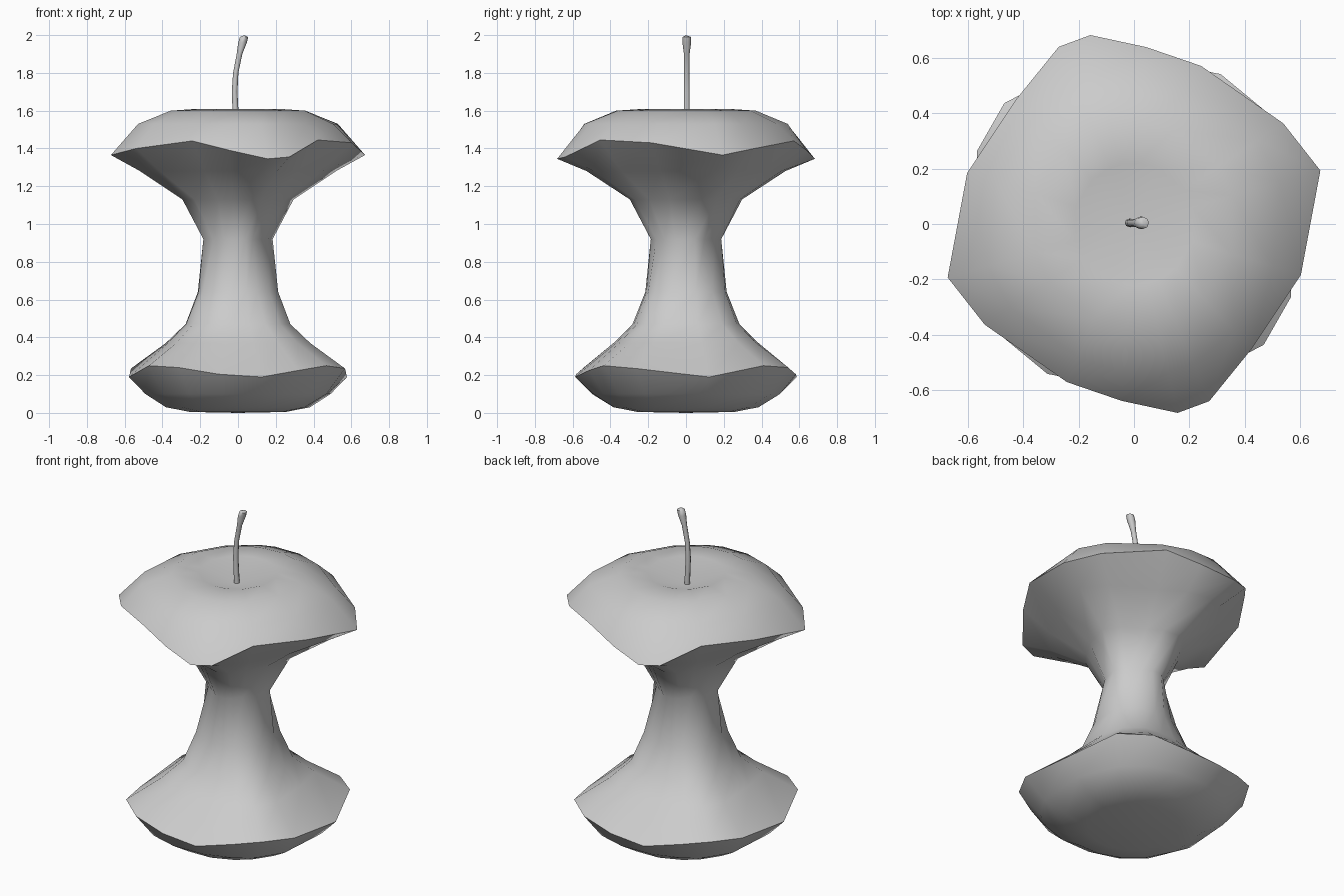
import bpy
import bmesh
from math import sin, cos, radians
from mathutils import Vector

cube = bpy.data.objects.get("Cube")
if cube:
    bpy.data.objects.remove(cube)

grey = bpy.data.materials.new("plain grey")
grey.use_nodes = True
COLOUR = (0.6, 0.6, 0.6, 1)
grey.diffuse_color = COLOUR
grey.node_tree.nodes["Principled BSDF"].inputs["Base Color"].default_value = COLOUR

# Half outlines of the two bitten rims (angle, radius, height); repeated by a half turn
TOP_RIM = [(16, .70, 1.365), (34, .65, 1.40), (67, .62, 1.44), (86, .64, 1.39),
           (103, .70, 1.345), (113, .695, 1.355), (133, .62, 1.445), (163, .63, 1.43)]
LOW_RIM = [(12, .59, .19), (41, .625, .25), (60, .625, .24), (80, .59, .205),
           (102, .60, .19), (122, .605, .225), (137, .64, .25), (155, .625, .235)]


def full_turn(half):
    return half + [(a + 180, r, z) for a, r, z in half]


TOP, LOW = full_turn(TOP_RIM), full_turn(LOW_RIM)


def lobed(z, radius, lobe, phase, mix):
    """Ring with four lobes; mix slides its angles from the top rim to the low rim."""
    ring = []
    for t, b in zip(TOP, LOW):
        a = t[0] + (b[0] - t[0]) * mix
        ring.append((a, radius + lobe * cos(radians(4 * (a - phase))), z))
    return ring


def add_ring(bm, ring):
    return [bm.verts.new((r * cos(radians(a)), r * sin(radians(a)), z)) for a, r, z in ring]


def loft(bm, rings, start, end):
    """Skin rings in order and close both ends with a fan to a centre point."""
    loops = [add_ring(bm, ring) for ring in rings]
    n = len(loops[0])
    for lower, upper in zip(loops, loops[1:]):
        for i in range(n):
            j = (i + 1) % n
            bm.faces.new((lower[i], lower[j], upper[j], upper[i]))
    for loop, point in ((loops[0], start), (loops[-1], end)):
        tip = bm.verts.new(point)
        for i in range(n):
            bm.faces.new((loop[i], loop[(i + 1) % n], tip))
    bmesh.ops.recalc_face_normals(bm, faces=bm.faces)


def finish(bm, name, angle):
    mesh = bpy.data.meshes.new(name)
    bm.to_mesh(mesh)
    bm.free()
    mesh.materials.append(grey)
    obj = bpy.data.objects.new(name, mesh)
    bpy.context.collection.objects.link(obj)
    bpy.ops.object.select_all(action='DESELECT')
    obj.select_set(True)
    bpy.context.view_layer.objects.active = obj
    bpy.ops.object.shade_smooth_by_angle(angle=radians(angle))
    return obj


# Eaten fruit: rounded base, bitten waist, skin cap with a shallow dimple
core = bmesh.new()
loft(core, [
    lobed(.005, .26, 0, 0, 1),
    lobed(.03, .39, 0, 0, 1),
    lobed(.10, .51, .01, 50, 1),
    LOW,
    lobed(.37, .405, .03, 50, .9),
    lobed(.47, .295, .015, 50, .7),
    lobed(.64, .225, .012, 50, .5),
    lobed(.92, .175, .018, 5, .4),
    lobed(1.13, .28, .025, 14, .2),
    lobed(1.28, .49, .05, 14, 0),
    TOP,
    lobed(1.53, .535, .015, 14, 0),
    lobed(1.60, .37, 0, 0, 0),
    lobed(1.61, .22, 0, 0, 0),
], (0, 0, 0), (-.01, 0, 1.54))
finish(core, "fruit_core", 50)

# Stem: bent tube that swells at its tip
STEM = [(-.01, 1.53, .016), (-.018, 1.70, .015), (-.012, 1.80, .014),
        (.008, 1.90, .015), (.024, 1.96, .023), (.032, 1.99, .022)]
SIDES = 8
stem = bmesh.new()
loft(stem, [[(360 * i / SIDES, r, z) for i in range(SIDES)] for x, z, r in STEM],
     (0, 0, 1.53), (0, 0, 2))
for i, (x, z, r) in enumerate(STEM):
    level = [v for v in stem.verts if abs(v.co.z - z) < .001]
    bmesh.ops.translate(stem, verts=level, vec=Vector((x, .004, 0)))
for v in stem.verts:
    if v.co.z > 1.995:
        v.co.x = .034
finish(stem, "stem", 60)
